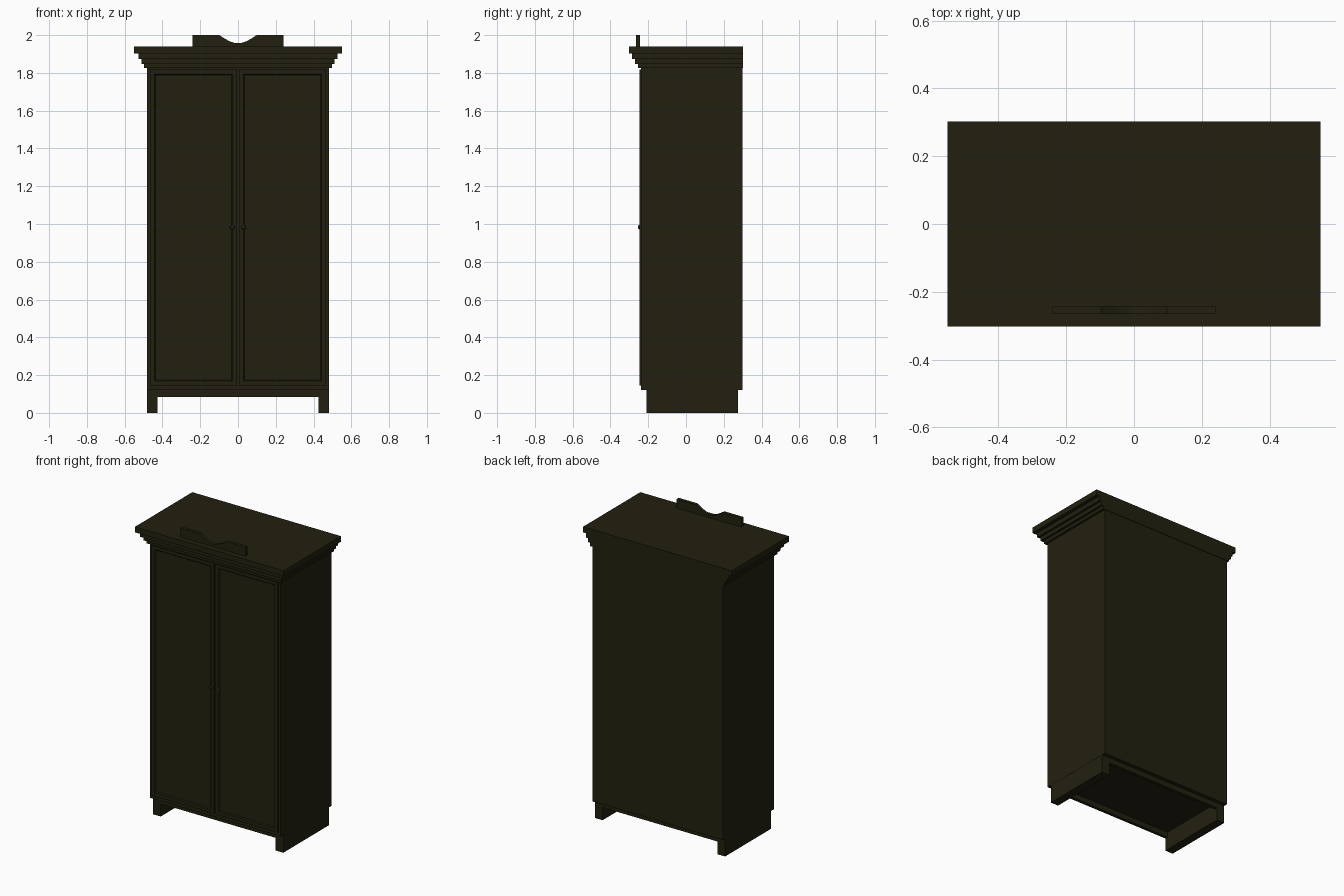
import bpy, bmesh, math

if "Cube" in bpy.data.objects:
    bpy.data.objects.remove(bpy.data.objects["Cube"])

wood = bpy.data.materials.new("dark olive wood")
wood.diffuse_color = (0.016, 0.0145, 0.0048, 1)
wood.use_nodes = True
wood.node_tree.nodes["Principled BSDF"].inputs["Base Color"].default_value = wood.diffuse_color


def finish(bm, name):
    bmesh.ops.recalc_face_normals(bm, faces=bm.faces)
    me = bpy.data.meshes.new(name)
    bm.to_mesh(me)
    bm.free()
    me.materials.append(wood)
    ob = bpy.data.objects.new(name, me)
    bpy.context.collection.objects.link(ob)
    return ob


def box_bm(x0, x1, y0, y1, z0, z1):
    bm = bmesh.new()
    bmesh.ops.create_cube(bm, size=1)
    for v in bm.verts:
        v.co = (x1 if v.co.x > 0 else x0, y1 if v.co.y > 0 else y0,
                z1 if v.co.z > 0 else z0)
    return bm


def box(name, *dims):
    return finish(box_bm(*dims), name)


# Cabinet body
box("cabinet_body", -0.483, 0.483, -0.238, 0.30, 0.12, 1.835)

# Base: solid side feet joined by front and back rails
for side, sx in (("left", -1), ("right", 1)):
    x0, x1 = sorted((sx * 0.425, sx * 0.482))
    box(side + "_foot_panel", x0, x1, -0.21, 0.275, 0, 0.12)
box("front_rail", -0.425, 0.425, -0.21, -0.19, 0.085, 0.12)
box("back_rail", -0.425, 0.425, 0.255, 0.275, 0.085, 0.12)

# Stepped cornice, flush at the back
steps = [(0.497, -0.255, 1.825, 1.847), (0.512, -0.27, 1.847, 1.873),
         (0.527, -0.285, 1.873, 1.903), (0.55, -0.303, 1.903, 1.94)]
for i, (hx, y, z0, z1) in enumerate(steps):
    box(f"cornice_step_{i + 1}", -hx, hx, y, 0.303, z0, z1)

# Doors with a bevelled, sunken panel, and round knobs
for side, sx in (("left", -1), ("right", 1)):
    x0, x1 = sorted((sx * 0.006, sx * 0.466))
    bm = box_bm(x0, x1, -0.247, -0.236, 0.145, 1.818)
    bm.normal_update()
    front = min(bm.faces, key=lambda f: f.calc_center_median().y)
    bmesh.ops.inset_region(bm, faces=[front], thickness=0.032)
    bmesh.ops.inset_region(bm, faces=[front], thickness=0.008, depth=-0.007)
    finish(bm, side + "_door")

    bm = bmesh.new()
    bmesh.ops.create_uvsphere(bm, u_segments=16, v_segments=8, radius=0.012)
    for v in bm.verts:
        v.co = (v.co.x + sx * 0.03, v.co.y * 0.6 - 0.247, v.co.z + 0.983)
    for f in bm.faces:
        f.smooth = True
    finish(bm, side + "_knob")

# Crest board with a scooped top edge
profile = [(-0.24, 1.94), (0.24, 1.94), (0.24, 2.0), (0.098, 2.0)]
for i in range(13):
    t = 1 - i / 6
    profile.append((0.088 * t, 1.957 + 0.036 * (1 - math.cos(math.pi * t / 2))))
profile += [(-0.098, 2.0), (-0.24, 2.0)]
bm = bmesh.new()
face = bm.faces.new([bm.verts.new((x, -0.265, z)) for x, z in profile])
ext = bmesh.ops.extrude_face_region(bm, geom=[face])
for v in ext["geom"]:
    if isinstance(v, bmesh.types.BMVert):
        v.co.y = -0.243
finish(bm, "crest_board")
